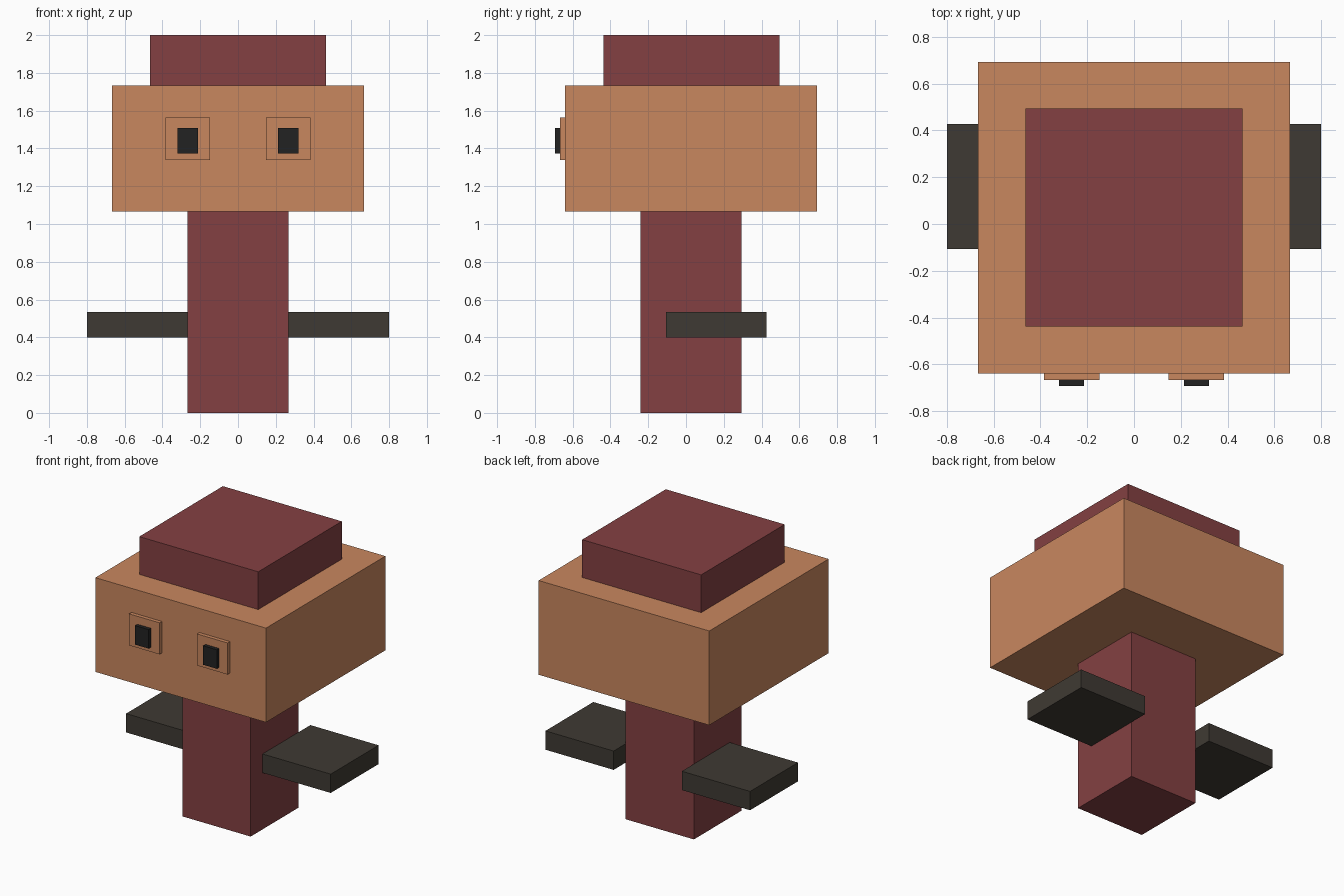
import bpy
import bmesh
from mathutils import Matrix, Vector

if "Cube" in bpy.data.objects:
    bpy.data.objects.remove(bpy.data.objects["Cube"])


def material(name, rgb):
    """Flat material from 0-255 sRGB values, stored as linear."""
    mat = bpy.data.materials.new(name)
    lin = [((c / 255 + 0.055) / 1.055) ** 2.4 for c in rgb]
    mat.diffuse_color = (*lin, 1.0)
    mat.use_nodes = True
    mat.node_tree.nodes["Principled BSDF"].inputs["Base Color"].default_value = mat.diffuse_color
    return mat


def box(name, x, y, z, mat):
    """Flat-sided box spanning the given (min, max) ranges."""
    lo, hi = Vector((x[0], y[0], z[0])), Vector((x[1], y[1], z[1]))
    bm = bmesh.new()
    bmesh.ops.create_cube(
        bm, size=1.0,
        matrix=Matrix.Translation((lo + hi) / 2) @ Matrix.Diagonal((*(hi - lo), 1.0)))
    mesh = bpy.data.meshes.new(name)
    bm.to_mesh(mesh)
    bm.free()
    mesh.materials.append(mat)
    obj = bpy.data.objects.new(name, mesh)
    bpy.context.collection.objects.link(obj)
    return obj


def pair(name, x, y, z, mat):
    """Matching left and right boxes."""
    box(name + "_right", x, y, z, mat)
    box(name + "_left", (-x[1], -x[0]), y, z, mat)


red = material("dark_red", (132, 64, 66))
tan = material("tan_orange", (201, 135, 95))
brown = material("charcoal_brown", (63, 58, 51))
black = material("black", (34, 34, 34))

# Body, head and hat stacked on top of each other
box("body", (-0.267, 0.267), (-0.24, 0.293), (0, 1.067), red)
box("head", (-0.667, 0.667), (-0.64, 0.693), (1.067, 1.733), tan)
box("hat", (-0.465, 0.465), (-0.438, 0.495), (1.733, 2.0), red)

# Flat arms at the sides of the body
pair("arm", (0.267, 0.8), (-0.107, 0.427), (0.4, 0.533), brown)

# Raised eye plates with pupils in front
pair("eye_plate", (0.147, 0.385), (-0.667, -0.64), (1.34, 1.563), tan)
pair("pupil", (0.213, 0.32), (-0.693, -0.667), (1.373, 1.507), black)
